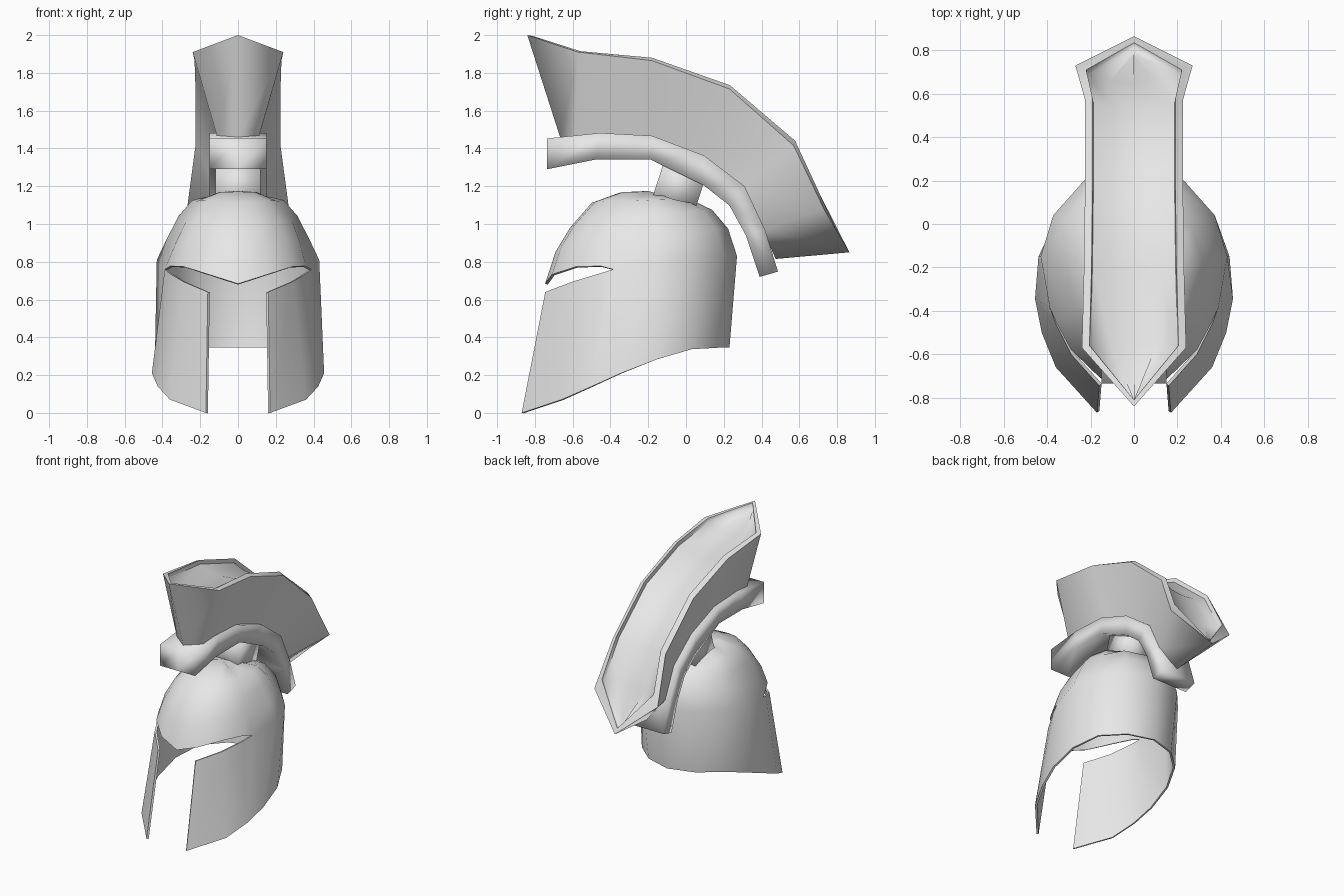
import bpy, bmesh, math

if "Cube" in bpy.data.objects:
    bpy.data.objects.remove(bpy.data.objects["Cube"])

metal = bpy.data.materials.new("light_grey")
metal.diffuse_color = (0.8, 0.8, 0.8, 1)
metal.use_nodes = True
metal.node_tree.nodes["Principled BSDF"].inputs["Base Color"].default_value = metal.diffuse_color


def loft(bm, rows):
    """Skin a grid of right-hand points (bottom row first, front to back) and mirror it."""
    for s in (1, -1):
        grid = [[bm.verts.new((s * x, y, z)) for x, y, z in r] for r in rows]
        for a, b in zip(grid, grid[1:]):
            for i in range(len(a) - 1):
                quad = [a[i], a[i + 1], b[i + 1], b[i]]
                bm.faces.new(quad if s > 0 else quad[::-1])


def finish(name, bm, angle, closed=True, thickness=0):
    bmesh.ops.remove_doubles(bm, verts=bm.verts[:], dist=0.0005)
    if closed:
        bmesh.ops.holes_fill(bm, edges=[e for e in bm.edges if e.is_boundary], sides=0)
        bmesh.ops.recalc_face_normals(bm, faces=bm.faces[:])
    me = bpy.data.meshes.new(name)
    bm.to_mesh(me)
    bm.free()
    ob = bpy.data.objects.new(name, me)
    bpy.context.collection.objects.link(ob)
    me.materials.append(metal)
    bpy.ops.object.select_all(action='DESELECT')
    ob.select_set(True)
    bpy.context.view_layer.objects.active = ob
    if thickness:
        mod = ob.modifiers.new("shell", 'SOLIDIFY')
        mod.thickness = thickness
        mod.offset = -1
        bpy.ops.object.modifier_apply(modifier=mod.name)
    bpy.ops.object.shade_smooth_by_angle(angle=math.radians(angle))
    return ob


# Helmet shell: dome above the brow line, wall and cheek guards below it
base = [(0, -.746, .684), (.155, -.71, .733), (.29, -.58, .775), (.36, -.45, .777),
        (.388, -.385, .76), (.43, -.15, .81), (.372, .04, .83), (.23, .20, .83), (0, .27, .83)]
cheek_top = [(.16, -.745, .64), (.29, -.60, .695), (.36, -.46, .737)]
hem = [(.17, -.87, 0), (.36, -.66, .07), (.425, -.50, .14), (.456, -.345, .21),
       (.44, -.15, .285), (.355, .03, .337), (.20, .17, .345), (0, .23, .345)]
front = [(1, 0), (.9, .34), (.76, .60), (.55, .87), (.27, .985), (0, 1)]
side = [(1, 0), (.87, .32), (.73, .64), (.56, .87), (.28, .94), (0, 1)]
back = [(1, 0), (.9, .42), (.72, .71), (.55, .82), (.33, .86), (0, 1)]
apex = (0, -.2, 1.175)
dome = []
for trio in zip(front, side, back):
    row = []
    for x, y, z in base:
        h, v = trio[0 if y < -.4 else 1 if y < .1 else 2]
        row.append((x * h, apex[1] + (y - apex[1]) * h, z + (apex[2] - z) * v))
    dome.append(row)
bm = bmesh.new()
loft(bm, dome)
loft(bm, [hem, cheek_top + base[4:]])
finish("helmet_shell", bm, 50, closed=False, thickness=.015)

# Curved crest holder, a square bar following the skull
top = [(-.735, 1.453), (-.455, 1.482), (-.18, 1.467), (.095, 1.363),
       (.31, 1.2), (.418, .97), (.487, .748)]
low = [(-.735, 1.29), (-.476, 1.342), (-.19, 1.342), (.095, 1.204),
       (.23, 1.098), (.317, .94), (.39, .72)]
bm = bmesh.new()
loft(bm, [[(x, y, z) for y, z in line]
          for x, line in ((0, low), (.15, low), (.15, top), (0, top))])
finish("crest_holder", bm, 100)

# Leaning post between skull and holder
bm = bmesh.new()
bmesh.ops.create_cube(bm, size=1)
post = finish("crest_post", bm, 100)
post.scale = (.24, .235, .24)
post.location = (0, -.035, 1.2)
post.rotation_euler = (math.radians(-18), 0, 0)

# Flared crest with pointed ends: walls, raised rim and a sagging top inside the rim
foot = [(0, -.665, 1.455), (.11, -.585, 1.46), (.11, -.18, 1.45), (.11, .095, 1.35),
        (.11, .30, 1.19), (.11, .405, .97), (0, .475, .815)]
edge = [(0, -.84, 2.0), (.24, -.57, 1.91), (.23, -.18, 1.865), (.225, .23, 1.715),
        (.225, .57, 1.415), (.27, .73, 1.08), (0, .865, .85)]
rim = [(0, -.81, 1.995), (.205, -.56, 1.915), (.195, -.18, 1.88), (.19, .232, 1.735),
       (.19, .578, 1.44), (.22, .71, 1.155), (0, .835, .885)]
tilt = [math.radians(a) for a in (0, 0, 13, 30, 50, 63, 63)]


def sunk(depth, width):
    return [(x * width, y - depth * math.sin(t), z - depth * math.cos(t))
            for (x, y, z), t in zip(rim, tilt)]


flat = lambda line: [(0, y, z) for x, y, z in line]
bm = bmesh.new()
loft(bm, [flat(foot), foot, edge, rim, sunk(.03, .98), sunk(.06, .5), sunk(.07, 0)])
crest = finish("crest", bm, 62)
verts = crest.data.vertices
for e in crest.data.edges:  # soften the pointed ends
    if all(abs(verts[i].co.x) < .001 for i in e.vertices):
        e.use_edge_sharp = False
